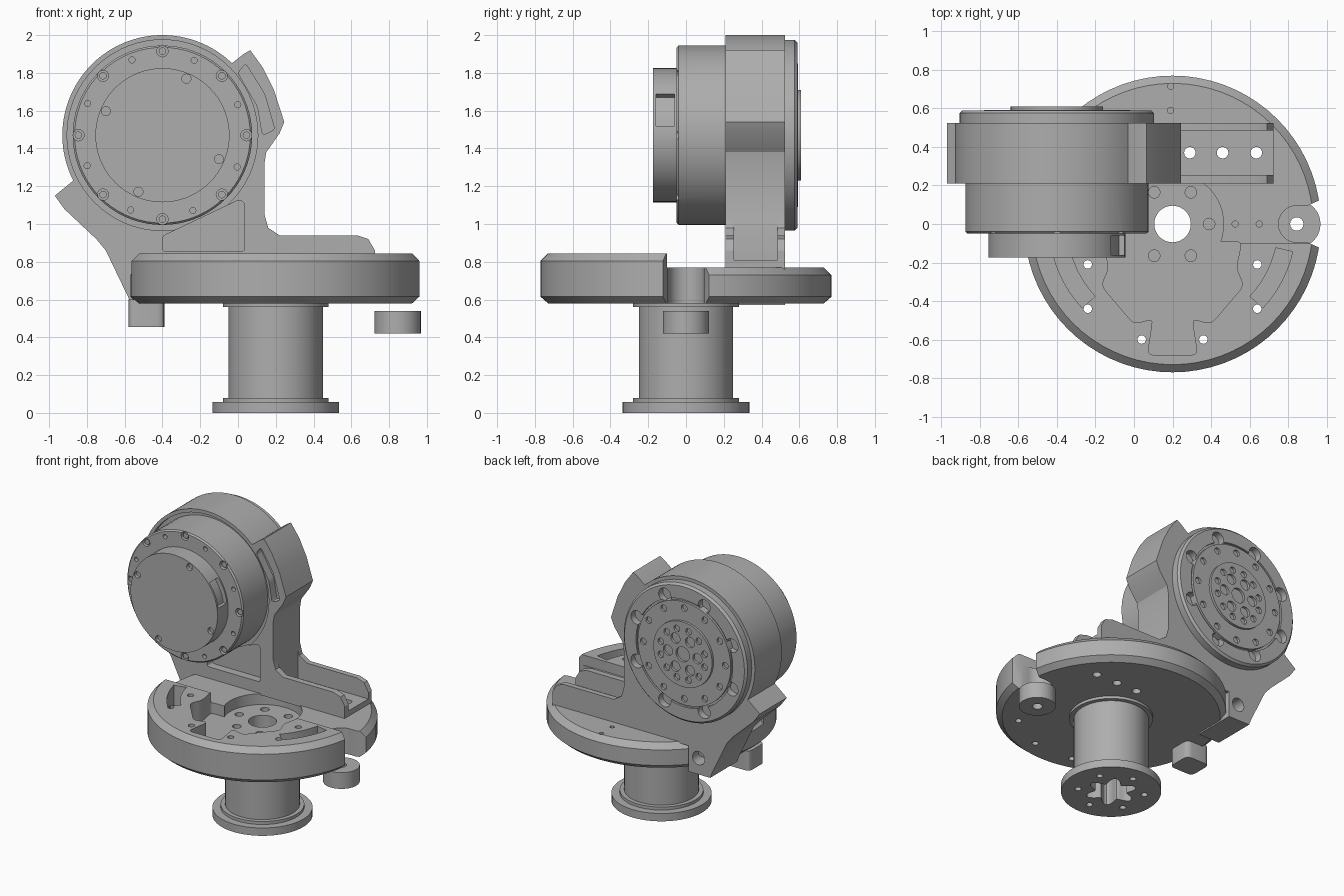
import bpy, bmesh
from math import sin, cos, radians
from mathutils import Vector

cube = bpy.data.objects.get("Cube")
if cube:
    bpy.data.objects.remove(cube)

grey = bpy.data.materials.new("machined_grey")
grey.use_nodes = True
grey.diffuse_color = (0.42, 0.42, 0.42, 1)
grey.node_tree.nodes["Principled BSDF"].inputs["Base Color"].default_value = (0.42, 0.42, 0.42, 1)

DX = 0.2               # turntable axis
MX, MZ = -0.4, 1.47    # motor axis


def place(u, v, w, axis):
    return (u, v, w) if axis == "Z" else (u, w, v)


def make(name, bm):
    bmesh.ops.recalc_face_normals(bm, faces=bm.faces)
    mesh = bpy.data.meshes.new(name)
    bm.to_mesh(mesh)
    bm.free()
    mesh.materials.append(grey)
    ob = bpy.data.objects.new(name, mesh)
    bpy.context.collection.objects.link(ob)
    return ob


def prism(name, pts, a, b, axis="Z"):
    bm = bmesh.new()
    lo = [bm.verts.new(place(u, v, a, axis)) for u, v in pts]
    hi = [bm.verts.new(place(u, v, b, axis)) for u, v in pts]
    bm.faces.new(lo)
    bm.faces.new(hi)
    for i in range(len(pts)):
        j = (i + 1) % len(pts)
        bm.faces.new((lo[i], lo[j], hi[j], hi[i]))
    return make(name, bm)


def arc(cx, cy, r, start, end, n):
    angles = [radians(start + (end - start) * i / n) for i in range(n + 1)]
    return [(cx + r * cos(t), cy + r * sin(t)) for t in angles]


def rounded(pts, r):
    """Round every corner of a polygon."""
    out = []
    for i, p in enumerate(pts):
        p, a, b = Vector(p), Vector(pts[i - 1]), Vector(pts[(i + 1) % len(pts)])
        s = p + (a - p).normalized() * min(r, (a - p).length * 0.45)
        e = p + (b - p).normalized() * min(r, (b - p).length * 0.45)
        for t in (0, 0.25, 0.5, 0.75, 1):
            out.append(tuple(s * (1 - t) ** 2 + p * 2 * t * (1 - t) + e * t * t))
    return out


def rect(x0, x1, y0, y1):
    return [(x0, y0), (x1, y0), (x1, y1), (x0, y1)]


def turned(name, profile, cx, cy, axis="Z", n=72):
    """Solid of revolution from (radius, height) pairs."""
    bm = bmesh.new()
    rings = [[bm.verts.new(place(u, v, h, axis)) for u, v in arc(cx, cy, r, 0, 360, n)[:-1]]
             for r, h in profile]
    bm.faces.new(rings[0])
    bm.faces.new(rings[-1])
    for lo, hi in zip(rings, rings[1:]):
        for i in range(n):
            j = (i + 1) % n
            bm.faces.new((lo[i], lo[j], hi[j], hi[i]))
    return make(name, bm)


def combine(ob, other, operation="DIFFERENCE"):
    other.hide_render = True
    mod = ob.modifiers.new("bool", "BOOLEAN")
    mod.operation, mod.solver, mod.object = operation, "EXACT", other
    bpy.context.view_layer.objects.active = ob
    bpy.ops.object.modifier_apply(modifier=mod.name)
    bpy.data.objects.remove(other)


def cut(ob, pts, a, b, axis="Z"):
    combine(ob, prism("cutter", pts, a, b, axis))


def drill(ob, centres, r, a, b, axis="Z", n=16):
    for cx, cy in centres:
        cut(ob, arc(cx, cy, r, 0, 360, n)[:-1], a, b, axis)


def circle_of(cx, cy, r, n, first=0):
    return arc(cx, cy, r, first, first + 360, n)[:-1]


# Turntable: taller front half, lower rear half
R = 0.77
def table_half(name, top, y0, y1):
    ob = turned(name, [(R - 0.04, 0.58), (R, 0.615), (R, top - 0.04), (R - 0.04, top)], DX, 0)
    cut(ob, rect(-1, 2, y0, y1), 0, 1)
    return ob

table = table_half("turntable", 0.845, -0.1, 2)
combine(table, table_half("rear_half", 0.77, -2, -0.1), "UNION")

# Pockets in the table top
FLOOR = 0.69
side = [(0.36, -0.09), (0.33, -0.23), (0.37, -0.32), (0.2, -0.52), (0.1, -0.49), (0.13, -0.68)]
pocket = [(DX + x, y) for x, y in side] + [(DX - x, y) for x, y in reversed(side)]
cut(table, rounded(pocket, 0.035), FLOOR, 1)
cut(table, circle_of(DX, 0, 0.265, 48), FLOOR, 1)
for start in (193, 317):
    slot = arc(DX, 0, 0.64, start, start + 30, 10) + arc(DX, 0, 0.55, start + 30, start, 10)
    cut(table, slot, FLOOR, 1)

# Edge notch with rounded inner end, then the bolt holes
cut(table, arc(0.845, 0, 0.095, 90, 270, 16) + [(0.9, -0.095), (1, -0.14), (1, 0.14), (0.9, 0.095)], 0, 1)
drill(table, circle_of(DX, 0, 0.19, 6), 0.03, 0.6, 1)
drill(table, [(DX, 0)], 0.095, 0, 1, n=32)
rim_holes = [(DX + s * x, y) for s in (-1, 1) for x, y in ((0.44, -0.21), (0.44, -0.44), (0.16, -0.6))]
drill(table, rim_holes, 0.022, 0, 1)
drill(table, [(0.525, 0), (0.65, 0), (0.19, 0.59), (0.19, 0.715)], 0.016, 0.7, 1)

# Stop block below the table and loose spacer ring
stop = prism("stop_block", rounded(rect(-0.58, -0.39, -0.09, 0.09), 0.04), 0.455, 0.6)
spacer = turned("spacer_ring", [(0.123, 0.42), (0.123, 0.54)], 0.845, 0, n=40)
drill(spacer, [(0.845, 0)], 0.035, 0, 1)

# Column with flange and lobed socket
column = turned("column", [(0.335, 0), (0.335, 0.058), (0.28, 0.058), (0.28, 0.08),
                           (0.25, 0.08), (0.25, 0.56), (0.28, 0.56), (0.28, 0.6)], DX, 0)
drill(column, [(DX, 0)], 0.095, -1, 1, n=32)
lobes = [(DX + r * cos(t), r * sin(t)) for t, r in
         ((radians(i * 5), 0.14 + 0.035 * cos(radians(i * 30))) for i in range(72))]
cut(column, lobes, -1, 0.35)
drill(column, circle_of(DX, 0, 0.225, 6, 30), 0.022, -1, 0.05)

# Upright bracket: ring, two ears, leg and foot
Y0, Y1 = 0.21, 0.525
lower = [(0.03, 1.9), (0.065, 1.92), (0.13, 1.83), (0.19, 1.71), (0.245, 1.54), (0.22, 1.48),
         (0.15, 1.38), (0.14, 1.32), (0.14, 1.05), (0.16, 0.98), (0.22, 0.94), (0.63, 0.94),
         (0.69, 0.92), (0.725, 0.86), (0.725, 0.76), (-0.39, 0.76), (-0.39, 0.57),
         (-0.565, 0.57), (-0.58, 0.61), (-0.7, 0.86), (-0.75, 0.92), (-0.92, 1.08), (-0.97, 1.15)]
bracket = prism("bracket", arc(MX, MZ, 0.53, 207, 46, 48) + lower, Y0, Y1, "Y")
ear_pocket = [(0.0, 1.8), (0.04, 1.85), (0.14, 1.69), (0.195, 1.5), (0.13, 1.47), (0.105, 1.62)]
web_pocket = [(-0.4, 0.855), (-0.4, 0.935), (0.01, 1.13), (0.035, 1.11), (0.035, 0.855)]
for pts in (ear_pocket, web_pocket):
    cut(bracket, rounded(pts, 0.02), 0, Y0 + 0.06, "Y")
cut(bracket, rect(0.15, 1, 0.255, 0.485), 0.81, 1.2)
drill(bracket, [(x, 0.37) for x in (0.29, 0.46, 0.635)], 0.03, 0, 1)
drill(table, [(x, 0.37) for x in (0.29, 0.46, 0.635)], 0.03, 0, 1)
drill(bracket, [(-0.47, 0.69)], 0.05, 0.4, 1, "Y")
drill(bracket, [(MX, MZ)], 0.505, 0, Y0 + 0.03, "Y", 72)

# Motor body with screw ring
body = turned("motor_body", [(0.465, -0.05), (0.475, -0.04), (0.475, 0.26)], MX, MZ, "Y")
screws = circle_of(MX, MZ, 0.445, 8)
drill(body, screws, 0.03, -1, -0.02, "Y")
drill(body, circle_of(MX, MZ, 0.43, 8, 22), 0.016, -1, -0.02, "Y")
for cx, cz in screws:
    prism("screw_head", circle_of(cx, cz, 0.02, 12), -0.04, -0.01, "Y")

# Front cap with side windows and screw seats
cap = turned("motor_cap", [(0.355, -0.175), (0.355, -0.04)], MX, MZ, "Y")
for start in (8, 188):
    cut(cap, arc(MX, MZ, 0.42, start, start + 30, 6) + arc(MX, MZ, 0.325, start + 30, start, 6),
        -0.16, -0.06, "Y")
drill(cap, circle_of(MX, MZ, 0.325, 4, 67), 0.024, -1, -0.15, "Y")

# Output flange at the back with scalloped screw seats
flange = turned("output_flange", [(0.505, 0.5), (0.505, 0.575), (0.49, 0.59)], MX, MZ, "Y")
groove = arc(MX, MZ, 0.395, 0, 360, 72)[:-1]
combine(flange, turned("cutter", [(0.395, 0.575), (0.395, 0.7)], MX, MZ, "Y"))
drill(flange, circle_of(MX, MZ, 0.42, 8, 22.5), 0.05, 0.54, 1, "Y", 20)
plate = turned("output_plate", [(0.38, 0.53), (0.38, 0.592)], MX, MZ, "Y")
drill(plate, circle_of(MX, MZ, 0.335, 12), 0.024, 0.56, 1, "Y")
boss = turned("output_boss", [(0.24, 0.55), (0.24, 0.61)], MX, MZ, "Y", 48)
drill(boss, [(MX, MZ)], 0.055, 0.54, 1, "Y", 24)
drill(boss, circle_of(MX, MZ, 0.12, 6), 0.038, 0.57, 1, "Y")
drill(boss, circle_of(MX, MZ, 0.185, 12, 15), 0.024, 0.57, 1, "Y")

# Smooth curved sides, keep machined edges sharp
for ob in bpy.context.view_layer.objects:
    ob.select_set(ob.type == "MESH" and grey.name in ob.data.materials)
bpy.context.view_layer.objects.active = table
bpy.ops.object.shade_smooth_by_angle(angle=radians(25))
